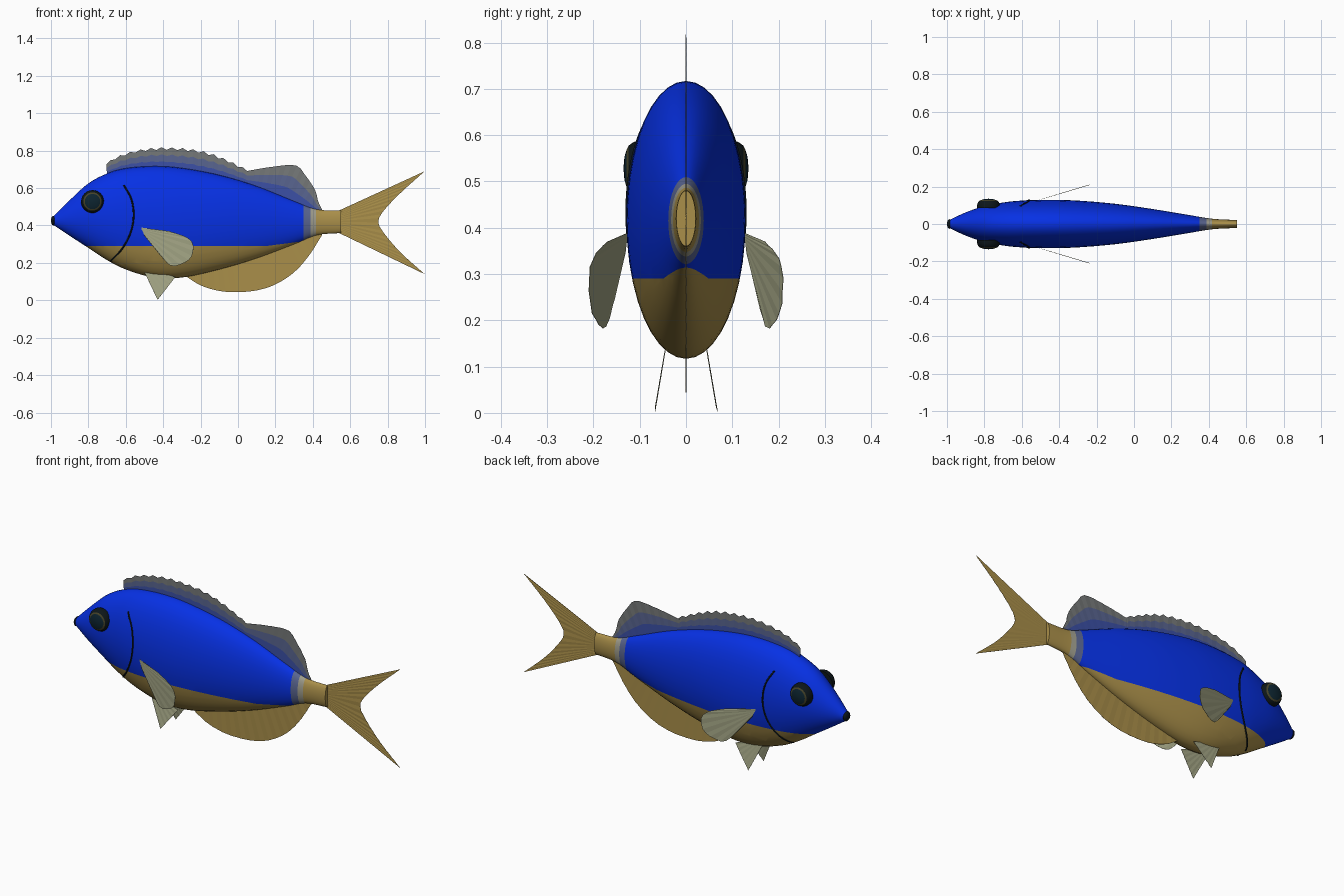
import bpy, bmesh, math
from mathutils import Vector

cube = bpy.data.objects.get("Cube")
if cube:
    bpy.data.objects.remove(cube)


def material(name, r, g, b):
    m = bpy.data.materials.new(name)
    m.use_nodes = True
    m.diffuse_color = (r, g, b, 1)
    bsdf = m.node_tree.nodes["Principled BSDF"]
    bsdf.inputs["Base Color"].default_value = (r, g, b, 1)
    bsdf.inputs["Roughness"].default_value = 0.6
    return m


BLUE = material("royal blue", .002, .03, .78)
GOLD = material("olive gold", .4, .275, .068)
BLACK = material("near black", .004, .008, .01)
RING = material("dark bronze", .06, .055, .022)
PUPIL = material("dark teal", .004, .018, .03)
PALE = material("pale olive", .36, .37, .23)
FIN_BLUE = material("slate blue", .045, .08, .38)
FIN_MID = material("dusk blue", .1, .13, .28)
FIN_GREY = material("slate grey", .18, .19, .19)
BAND = material("stone grey", .34, .33, .26)


def add_object(name, bm, mats, smooth=False):
    mesh = bpy.data.meshes.new(name)
    bmesh.ops.recalc_face_normals(bm, faces=bm.faces)
    bm.to_mesh(mesh)
    bm.free()
    for m in mats:
        mesh.materials.append(m)
    ob = bpy.data.objects.new(name, mesh)
    bpy.context.collection.objects.link(ob)
    if smooth:
        bpy.ops.object.select_all(action='DESELECT')
        ob.select_set(True)
        bpy.context.view_layer.objects.active = ob
        bpy.ops.object.shade_smooth_by_angle(angle=math.radians(40))
    return ob


def spline(points, steps=12):
    """Smooth curve through the points."""
    p = [Vector(q) for q in points]
    p = [p[0] * 2 - p[1]] + p + [p[-1] * 2 - p[-2]]
    out = []
    for a, b, c, d in zip(p, p[1:], p[2:], p[3:]):
        for i in range(steps):
            t = i / steps
            out.append((b * 2 + (c - a) * t + (a * 2 - b * 5 + c * 4 - d) * t ** 2
                        + (b * 3 - a - c * 3 + d) * t ** 3) / 2)
    return out + [p[-2]]


def resample(points, count):
    """Evenly spaced points along a smooth curve."""
    path = spline(points)
    total = sum((b - a).length for a, b in zip(path, path[1:]))
    out, run, k = [path[0]], 0, 1
    for a, b in zip(path, path[1:]):
        step = (b - a).length
        while k < count and step and run + step >= total * k / count:
            out.append(a.lerp(b, (total * k / count - run) / step))
            k += 1
        run += step
    return out[:count] + [path[-1]]


# Body stations: x, top, bottom, half width
STATIONS = spline([
    (-.99, .445, .405, .02), (-.9, .535, .345, .062), (-.8, .625, .28, .096),
    (-.7, .678, .215, .115), (-.6, .706, .165, .125), (-.45, .717, .122, .129),
    (-.3, .707, .122, .125), (-.1, .67, .165, .108), (.1, .61, .225, .08),
    (.3, .53, .3, .047), (.42, .486, .348, .028), (.55, .48, .36, .021)], 5)


def station(x):
    for a, b in zip(STATIONS, STATIONS[1:]):
        if x <= b[0]:
            return a.lerp(b, max(0, (x - a[0]) / (b[0] - a[0])))
    return STATIONS[-1]


def side_y(x, z):
    _, top, low, w = station(x)
    u = (z - (top + low) / 2) / ((top - low) / 2)
    return w * math.sqrt(max(0, 1 - u * u))


# Body: lofted ellipses, cut along the colour borders
bm = bmesh.new()
SIDES = 40
rings = []
for x, top, low, w in STATIONS:
    angles = [math.tau * i / SIDES for i in range(SIDES)]
    rings.append([bm.verts.new((x, w * math.cos(a), (top + low) / 2 + (top - low) / 2 * math.sin(a)))
                  for a in angles])
for r, s in zip(rings, rings[1:]):
    for i in range(SIDES):
        j = (i + 1) % SIDES
        bm.faces.new((r[i], r[j], s[j], s[i]))
bm.faces.new(rings[0])
bm.faces.new(rings[-1])
BELLY, SLOPE, BEND = .29, .13, .15
BAND_START, BAND_MID, BAND_END = .35, .388, .418
cuts = [((0, 0, BELLY), (0, 0, 1)), ((BEND, 0, BELLY), (-SLOPE, 0, 1))]
cuts += [((x, 0, 0), (1, 0, 0)) for x in (BEND, BAND_START, BAND_MID, BAND_END)]
for co, no in cuts:
    bmesh.ops.bisect_plane(bm, geom=bm.verts[:] + bm.edges[:] + bm.faces[:],
                           plane_co=co, plane_no=no, dist=1e-5)
for f in bm.faces:
    c = f.calc_center_median()
    if c.x > BAND_END or c.z < BELLY + SLOPE * max(0, c.x - BEND):
        f.material_index = 1
    elif c.x > BAND_START:
        f.material_index = 2 if c.x < BAND_MID else 3
add_object("body", bm, [BLUE, GOLD, FIN_MID, BAND], True)


def fin(name, base, edge, mats, rays, y_at=lambda x, z: 0, pleat=.0008, notch=0):
    """Pleated sheet between a base curve and an outer edge, given as (x, z),
    with one colour band per material from base to edge."""
    bm = bmesh.new()
    columns = []
    bands = len(mats)
    for i, (b, e) in enumerate(zip(resample(base, rays), resample(edge, rays))):
        if i % 2 == 0:
            e = e.lerp(b, notch)
        fold = pleat * (-1) ** i
        column = []
        for k in range(bands + 1):
            x, z = b.lerp(e, k / bands)
            column.append(bm.verts.new((x, y_at(x, z) + fold * k / bands, z)))
        columns.append(column)
    for c, d in zip(columns, columns[1:]):
        for k in range(bands):
            bm.faces.new((c[k], d[k], d[k + 1], c[k + 1])).material_index = k
    ob = add_object(name, bm, mats)
    mod = ob.modifiers.new("thickness", 'SOLIDIFY')
    mod.thickness = .001
    mod.offset = 0


def body_line(x0, x1, side, inset):
    xs = [x0 + (x1 - x0) * i / 8 for i in range(9)]
    return [(x, station(x)[side] + inset) for x in xs]


# Fins on the centre line
DORSAL = [FIN_BLUE, FIN_MID, FIN_GREY]
fin("spiny_dorsal_fin", body_line(-.7, .05, 1, -.01),
    [(-.705, .735), (-.62, .78), (-.5, .81), (-.37, .818), (-.22, .805), (-.1, .77), (.05, .7)],
    DORSAL, 28, notch=.12)
fin("soft_dorsal_fin", body_line(.04, .44, 1, -.01),
    [(.04, .69), (.17, .712), (.305, .722), (.355, .675), (.412, .59), (.428, .53), (.45, .485)],
    DORSAL, 20)
fin("anal_fin", body_line(-.28, .44, 2, .015),
    [(-.28, .13), (-.2, .08), (-.1, .05), (0, .044), (.1, .053), (.2, .085),
     (.3, .15), (.38, .24), (.45, .35)], [GOLD], 30)
fin("tail_fin", [(.54, .48), (.54, .42), (.54, .36)],
    [(.998, .69), (.87, .575), (.78, .48), (.75, .42), (.78, .36), (.87, .255), (.998, .14)],
    [GOLD], 32)


# Eye: turned, domed profile of radius and depth, facing sideways
def eye(name, side):
    bm = bmesh.new()
    profile = [(.061, 0), (.061, .018), (.056, .03), (.049, .039), (.041, .043), (.025, .048), (.002, .05)]
    count = 32
    loops = []
    for r, d in profile:
        loops.append([bm.verts.new((-.778 + r * math.cos(math.tau * i / count), side * (.085 + d),
                                    .528 + r * math.sin(math.tau * i / count))) for i in range(count)])
    for k, (r, s) in enumerate(zip(loops, loops[1:])):
        for i in range(count):
            j = (i + 1) % count
            f = bm.faces.new((r[i], r[j], s[j], s[i]))
            f.material_index = 0 if k < 3 else 1 if k == 3 else 2
    bm.faces.new(loops[0])
    bm.faces.new(loops[-1]).material_index = 2
    add_object(name, bm, [BLACK, RING, PUPIL], True)


# Paired parts
for label, side in (("left", 1), ("right", -1)):
    eye(label + "_eye", side)
    fin(label + "_pectoral_fin", [(-.525, .39), (-.51, .37), (-.5, .345)],
        [(-.37, .37), (-.28, .34), (-.24, .3), (-.25, .23), (-.3, .195), (-.36, .185), (-.42, .245)],
        [PALE], 16, lambda x, z: side * (.125 + .3 * (x + .52)))
    fin(label + "_pelvic_fin", [(-.5, .15), (-.46, .15), (-.42, .15)],
        [(-.43, .003), (-.385, .06), (-.335, .125)],
        [PALE], 10, lambda x, z: side * (.068 - .17 * z))
    # Gill cover line, laid on the body surface
    curve = bpy.data.curves.new(label + "_gill_line", 'CURVE')
    curve.dimensions = '3D'
    curve.bevel_depth = .0045
    curve.bevel_resolution = 1
    path = spline([(-.61, .615), (-.57, .54), (-.558, .45), (-.575, .36), (-.62, .275), (-.68, .21)], 6)
    line = curve.splines.new('POLY')
    line.points.add(len(path) - 1)
    for point, (x, z) in zip(line.points, path):
        point.co = (x, side * side_y(x, z), z, 1)
    curve.materials.append(BLACK)
    bpy.context.collection.objects.link(bpy.data.objects.new(label + "_gill_line", curve))

# Mouth: small dark rounded tip
bm = bmesh.new()
bmesh.ops.create_uvsphere(bm, u_segments=16, v_segments=10, radius=1)
for v in bm.verts:
    v.co = (-.986 + v.co.x * .014, v.co.y * .026, .426 + v.co.z * .026)
add_object("mouth", bm, [BLACK], True)
